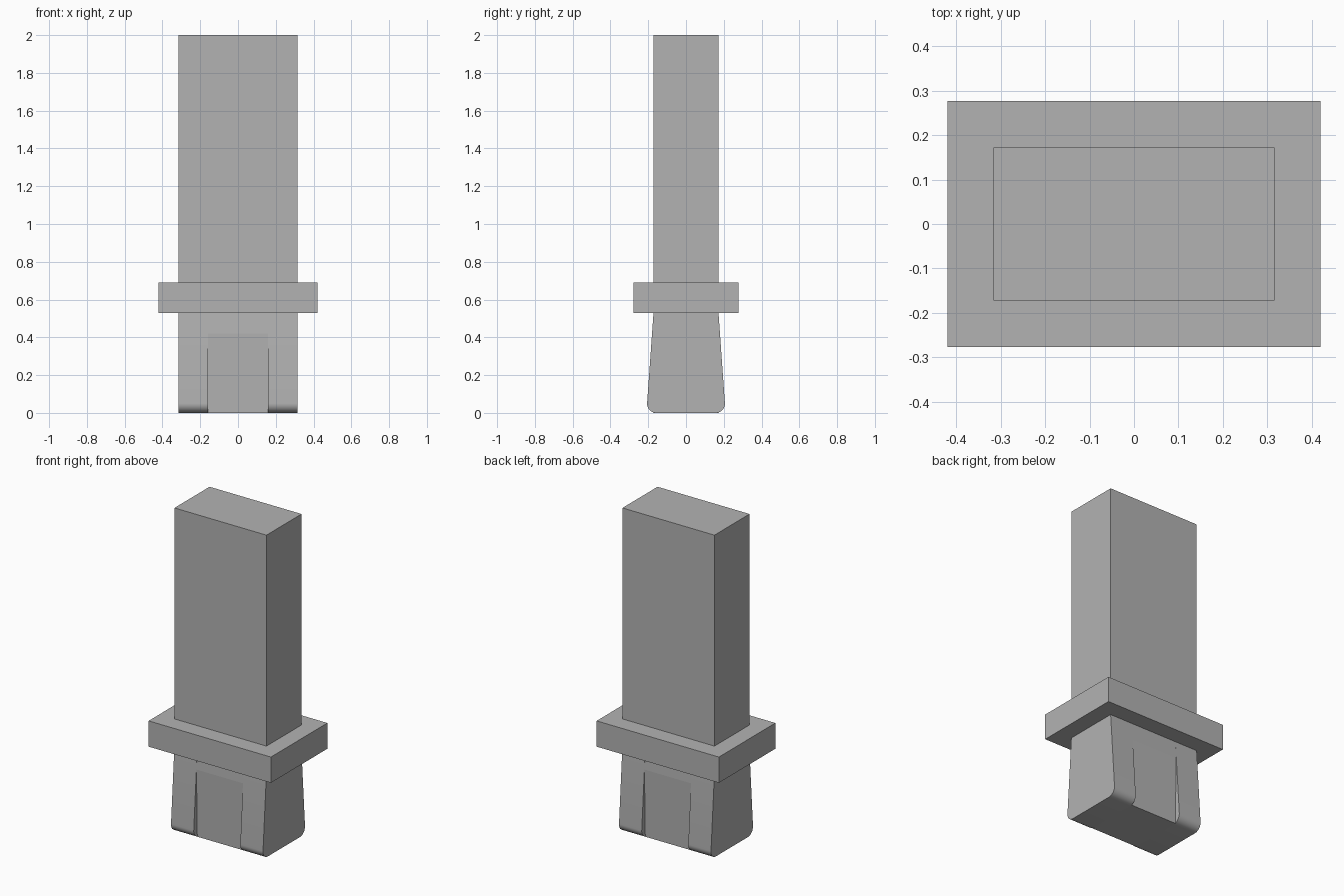
import bpy
import bmesh
import math

cube = bpy.data.objects.get("Cube")
if cube:
    bpy.data.objects.remove(cube, do_unlink=True)

grey = bpy.data.materials.new("plain grey")
grey.use_nodes = True
colour = (0.45, 0.45, 0.45, 1)
grey.diffuse_color = colour
grey.node_tree.nodes["Principled BSDF"].inputs["Base Color"].default_value = colour

HALF_W, HALF_D = 0.316, 0.172      # shaft half width and half depth
COLLAR_LOW, COLLAR_HIGH = 0.53, 0.69
GROOVE_X = 0.16                    # half width of the recessed middle


def prism(name, profile, x0, x1, smooth=False):
    """Extrude a closed (y, z) profile along x."""
    bm = bmesh.new()
    face = bm.faces.new([bm.verts.new((x0, y, z)) for y, z in profile])
    top = bmesh.ops.extrude_face_region(bm, geom=[face])["geom"]
    verts = [v for v in top if isinstance(v, bmesh.types.BMVert)]
    bmesh.ops.translate(bm, vec=(x1 - x0, 0, 0), verts=verts)
    bmesh.ops.recalc_face_normals(bm, faces=bm.faces)
    mesh = bpy.data.meshes.new(name)
    bm.to_mesh(mesh)
    bm.free()
    mesh.materials.append(grey)
    obj = bpy.data.objects.new(name, mesh)
    bpy.context.collection.objects.link(obj)
    if smooth:
        bpy.ops.object.select_all(action='DESELECT')
        obj.select_set(True)
        bpy.context.view_layer.objects.active = obj
        bpy.ops.object.shade_smooth_by_angle(angle=math.radians(30))
    return obj


def mirrored(half):
    """Close a profile by mirroring its +y half."""
    return half + [(-y, z) for y, z in reversed(half)]


# Shaft and collar
prism("shaft", mirrored([(HALF_D, 2), (HALF_D, COLLAR_HIGH)]), -HALF_W, HALF_W)
prism("collar", mirrored([(0.277, COLLAR_HIGH), (0.277, COLLAR_LOW)]), -0.42, 0.42)

# Flared plug sides with rounded lower corners
radius, centre_y = 0.048, 0.158
tilt = math.radians(4.2)
arc = []
for i in range(11):
    a = tilt + (-math.pi / 2 - tilt) * i / 10
    arc.append((centre_y + radius * math.cos(a), radius + radius * math.sin(a)))
flared = mirrored([(HALF_D, COLLAR_LOW)] + arc)
prism("plug_side_left", flared, GROOVE_X, HALF_W, smooth=True)
prism("plug_side_right", flared, -HALF_W, -GROOVE_X, smooth=True)

# Recessed plug middle with square lower corners
recessed = mirrored([(HALF_D, COLLAR_LOW), (0.179, 0.42), (0.171, 0)])
prism("plug_middle", recessed, -GROOVE_X, GROOVE_X)
